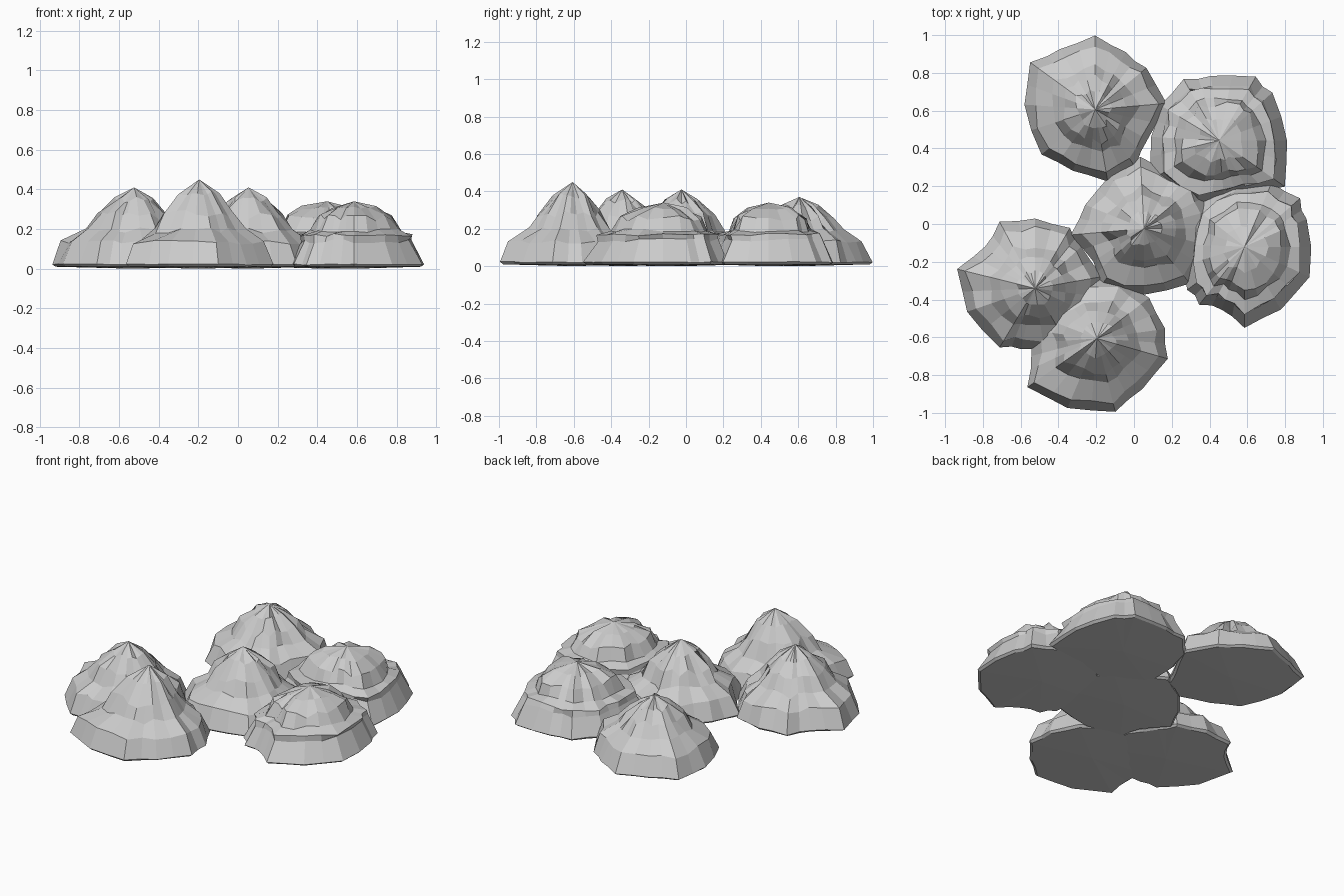
import bpy, bmesh, math, random

if "Cube" in bpy.data.objects:
    bpy.data.objects.remove(bpy.data.objects["Cube"])

# Profiles, base to near the top: (share of outline radius, height, height jitter)
PEAKED = [(0.96, 0.010, 0.0), (1.0, 0.022, 0.003), (0.87, 0.132, 0.012),
          (0.61, 0.193, 0.015), (0.46, 0.268, 0.022), (0.26, 0.348, 0.015)]
LEDGED = [(0.96, 0.010, 0.0), (1.0, 0.022, 0.003), (0.83, 0.138, 0.010),
          (0.83, 0.170, 0.008), (0.66, 0.190, 0.010), (0.56, 0.258, 0.018),
          (0.33, 0.308, 0.010)]


def lobed_outline(lobes):
    """Lobe tips (degrees, radius) with a slightly sunken fold between each pair."""
    points = []
    for (a0, r0), (a1, r1) in zip(lobes, lobes[1:] + lobes[:1]):
        gap = (a1 - a0) % 360
        points.append((a0, r0))
        points.append((a0 + gap * 0.5, (r0 + r1) * 0.5 * 0.955))
    return [(math.radians(a), r) for a, r in points]


def rock_mound(name, x, y, peak, profile, lobes, seed):
    rnd = random.Random(seed)
    bm = bmesh.new()
    outline = lobed_outline(lobes)
    n = len(outline)
    top_ref = 0.41 if profile is PEAKED else 0.34
    rings = []
    for share, z, jitter in profile:
        zs = 0.19 + (z - 0.19) * (peak - 0.19) / (top_ref - 0.19) if z > 0.19 else z
        ring = []
        for t, radius in outline:
            wobble = 0 if share >= 0.9 else rnd.uniform(-0.035, 0.035)
            r = radius * (share + wobble)
            ring.append(bm.verts.new((r * math.cos(t), r * math.sin(t),
                                      zs + rnd.uniform(-jitter, jitter))))
        rings.append(ring)
    # sides
    for low, high in zip(rings, rings[1:]):
        for i in range(n):
            j = (i + 1) % n
            bm.faces.new((low[i], low[j], high[j], high[i]))
    # summit and underside fans
    top = bm.verts.new((0, 0, peak))
    bottom = bm.verts.new((0, 0, 0))
    for i in range(n):
        j = (i + 1) % n
        bm.faces.new((rings[-1][i], rings[-1][j], top))
        bm.faces.new((rings[0][j], rings[0][i], bottom))
    bmesh.ops.recalc_face_normals(bm, faces=bm.faces)
    mesh = bpy.data.meshes.new(name)
    bm.to_mesh(mesh)
    bm.free()
    obj = bpy.data.objects.new(name, mesh)
    obj.location = (x, y, 0)
    bpy.context.collection.objects.link(obj)


# The six mounds, each with its lobe tips counter-clockwise
rock_mound("mound_back_left", -0.206, 0.606, 0.37, PEAKED,
           [(5, .38), (39, .35), (62, .345), (90, .392), (120, .37), (144, .425),
            (176, .375), (220, .37), (250, .345), (280, .387), (305, .37), (330, .32)], 1)
rock_mound("mound_back_right", 0.45, 0.442, 0.34, LEDGED,
           [(0, .36), (42, .38), (60, .39), (97, .345), (120, .375), (149, .365),
            (177, .36), (210, .42), (250, .36), (275, .315), (300, .33), (325, .425)], 2)
rock_mound("mound_right", 0.585, -0.12, 0.34, LEDGED,
           [(24, .36), (41, .39), (67, .37), (100, .35), (142, .34), (178, .33),
            (217, .38), (232, .39), (250, .355), (270, .43), (300, .385), (335, .38)], 3)
rock_mound("mound_centre", 0.053, -0.024, 0.41, PEAKED,
           [(15, .37), (40, .37), (62, .33), (93, .38), (122, .335), (158, .335),
            (185, .39), (213, .32), (233, .39), (270, .35), (310, .38), (345, .36)], 4)
rock_mound("mound_left", -0.524, -0.341, 0.41, PEAKED,
           [(10, .36), (42, .33), (60, .37), (90, .37), (118, .40), (140, .345),
            (166, .425), (199, .38), (239, .365), (257, .33), (300, .35), (335, .36)], 5)
rock_mound("mound_front", -0.196, -0.606, 0.45, PEAKED,
           [(8, .365), (38, .35), (67, .34), (110, .33), (145, .36), (173, .37),
            (195, .36), (215, .45), (247, .40), (284, .40), (312, .36), (344, .39)], 6)
